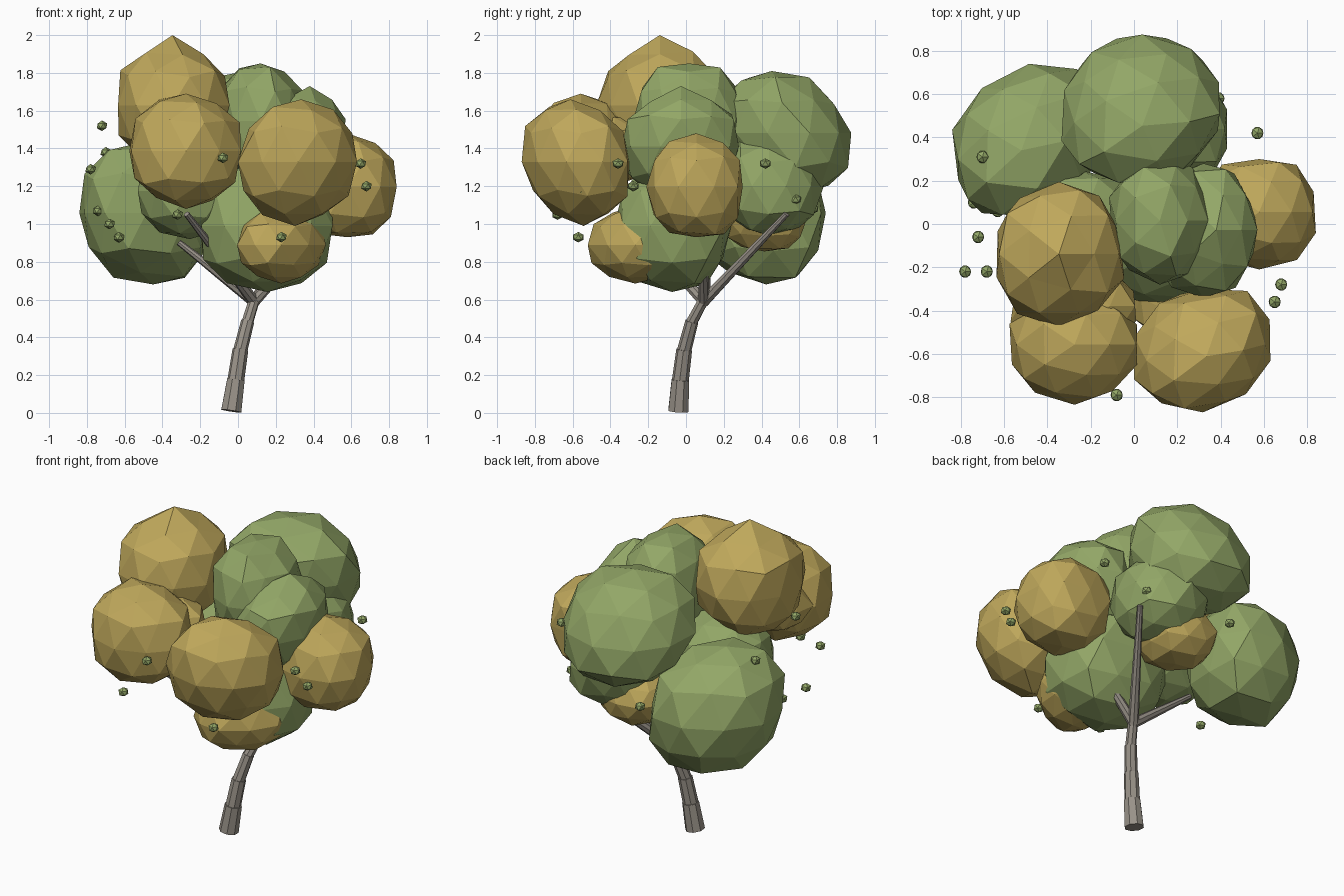
import bpy, bmesh, math, random
from mathutils import Vector

random.seed(11)
cube = bpy.data.objects.get("Cube")
if cube:
    bpy.data.objects.remove(cube, do_unlink=True)


def make_material(name, rgb):
    mat = bpy.data.materials.new(name)
    mat.use_nodes = True
    mat.diffuse_color = (*rgb, 1)
    bsdf = next(n for n in mat.node_tree.nodes if n.type == 'BSDF_PRINCIPLED')
    bsdf.inputs["Base Color"].default_value = (*rgb, 1)
    bsdf.inputs["Roughness"].default_value = 0.9
    return mat


GREEN = make_material("leaf green", (0.29, 0.385, 0.135))
GOLD = make_material("autumn gold", (0.52, 0.39, 0.105))
BARK = make_material("grey bark", (0.32, 0.29, 0.25))


def finish(bm, name, mat):
    mesh = bpy.data.meshes.new(name)
    bm.to_mesh(mesh)
    bm.free()
    mesh.materials.append(mat)
    obj = bpy.data.objects.new(name, mesh)
    bpy.context.collection.objects.link(obj)
    return obj


def clump(name, mat, centre, half, skew=0, lean=(0, 0), peak=0, power=0.93,
          jitter=0.05, detail=2):
    """Faceted, uneven ball fitted to a centre and half sizes.
    skew slides y along x, lean slides x and y along z, peak lifts the top point."""
    bm = bmesh.new()
    bmesh.ops.create_icosphere(bm, subdivisions=detail, radius=1)
    top = max(bm.verts, key=lambda v: v.co.z)
    for v in bm.verts:
        x, y, z = (math.copysign(abs(c) ** power, c) for c in v.co)
        v.co = Vector((x + lean[0] * z, y + skew * x + lean[1] * z, z))
        v.co *= 1 + random.uniform(-jitter, jitter)
    top.co.z += peak
    for axis in range(3):
        values = [v.co[axis] for v in bm.verts]
        low, high = min(values), max(values)
        for v in bm.verts:
            unit = 2 * (v.co[axis] - low) / (high - low) - 1
            v.co[axis] = centre[axis] + half[axis] * unit
    return finish(bm, name, mat)


def limb(name, points, radii, step=0.9):
    """Chain of tapered eight-sided sections with small ridges at the joints."""
    bm = bmesh.new()
    pts = [Vector(p) for p in points]
    for a, b, r1, r2 in zip(pts, pts[1:], radii, radii[1:]):
        turn = (b - a).to_track_quat('Z', 'Y').to_matrix().to_4x4()
        turn.translation = (a + b) / 2
        bmesh.ops.create_cone(bm, cap_ends=True, segments=8, radius1=r1 * step,
                              radius2=r2, depth=(b - a).length + 0.01, matrix=turn)
    return finish(bm, name, BARK)


# Trunk
limb("trunk",
     [(-.035, -.04, .015), (-.012, -.03, .17), (.012, -.01, .33), (.05, .03, .48), (.09, .10, .61)],
     [.064, .050, .042, .035, .029])

# Branches fanning out of the fork
fork = Vector((.085, .095, .59))
tips = {"back_branch": (.40, .53, 1.05), "right_branch": (-.31, .12, .90),
        "left_branch": (.46, .09, 1.0), "front_branch": (-.27, -.33, 1.05)}
for name, tip in tips.items():
    middle = fork.lerp(Vector(tip), 0.5)
    limb(name, [fork, middle, tip], [.031, .024, .016], 1)

# Green foliage
clump("green_side_clump", GREEN, (-.49, .39, 1.055), (.35, .35, .375), skew=.2, lean=(-.1, -.12))
clump("green_back_clump", GREEN, (.03, .53, 1.485), (.365, .345, .325), skew=.06, lean=(0, -.2))
clump("green_inner_clump", GREEN, (.17, .44, 1.20), (.26, .29, .26))
clump("green_crown_clump", GREEN, (.12, .02, 1.54), (.235, .30, .31), power=.88)
clump("green_left_clump", GREEN, (.32, -.03, 1.42), (.25, .31, .31), lean=(.25, 0), peak=.08)
clump("green_low_clump", GREEN, (.15, -.07, .98), (.35, .31, .34), power=.85)
clump("green_middle_clump", GREEN, (-.25, -.02, 1.18), (.28, .27, .26))

# Gold foliage
clump("gold_crown_clump", GOLD, (-.34, -.14, 1.65), (.295, .335, .35), peak=.12)
clump("gold_front_right_clump", GOLD, (-.28, -.56, 1.385), (.295, .275, .305))
clump("gold_front_left_clump", GOLD, (.315, -.585, 1.325), (.315, .285, .335),
      skew=.15, lean=(.05, -.12))
clump("gold_filler_clump", GOLD, (-.28, -.37, 1.39), (.29, .21, .19))
clump("gold_left_clump", GOLD, (.58, .045, 1.205), (.26, .255, .275), power=.85)
clump("gold_low_clump", GOLD, (.23, -.27, .89), (.235, .25, .205), skew=.35)
clump("gold_back_clump", GOLD, (.04, .41, 1.035), (.22, .23, .18))

# Loose leaf buds around the crown
buds = [(-.72, -.06, 1.52), (-.70, .31, 1.38), (-.78, -.22, 1.29), (-.74, .10, 1.07),
        (-.68, -.22, 1.0), (-.63, .06, .93), (-.32, -.68, 1.05), (-.08, -.79, 1.35),
        (.65, -.36, 1.32), (.68, -.28, 1.2), (.56, -.54, 1.18), (.23, -.57, .93),
        (.57, .42, 1.32), (.39, .58, 1.13), (-.15, .67, 1.08)]
for i, place in enumerate(buds):
    clump(f"leaf_bud_{i + 1}", GREEN, place, (.028, .028, .028), power=1, jitter=.03, detail=1)
